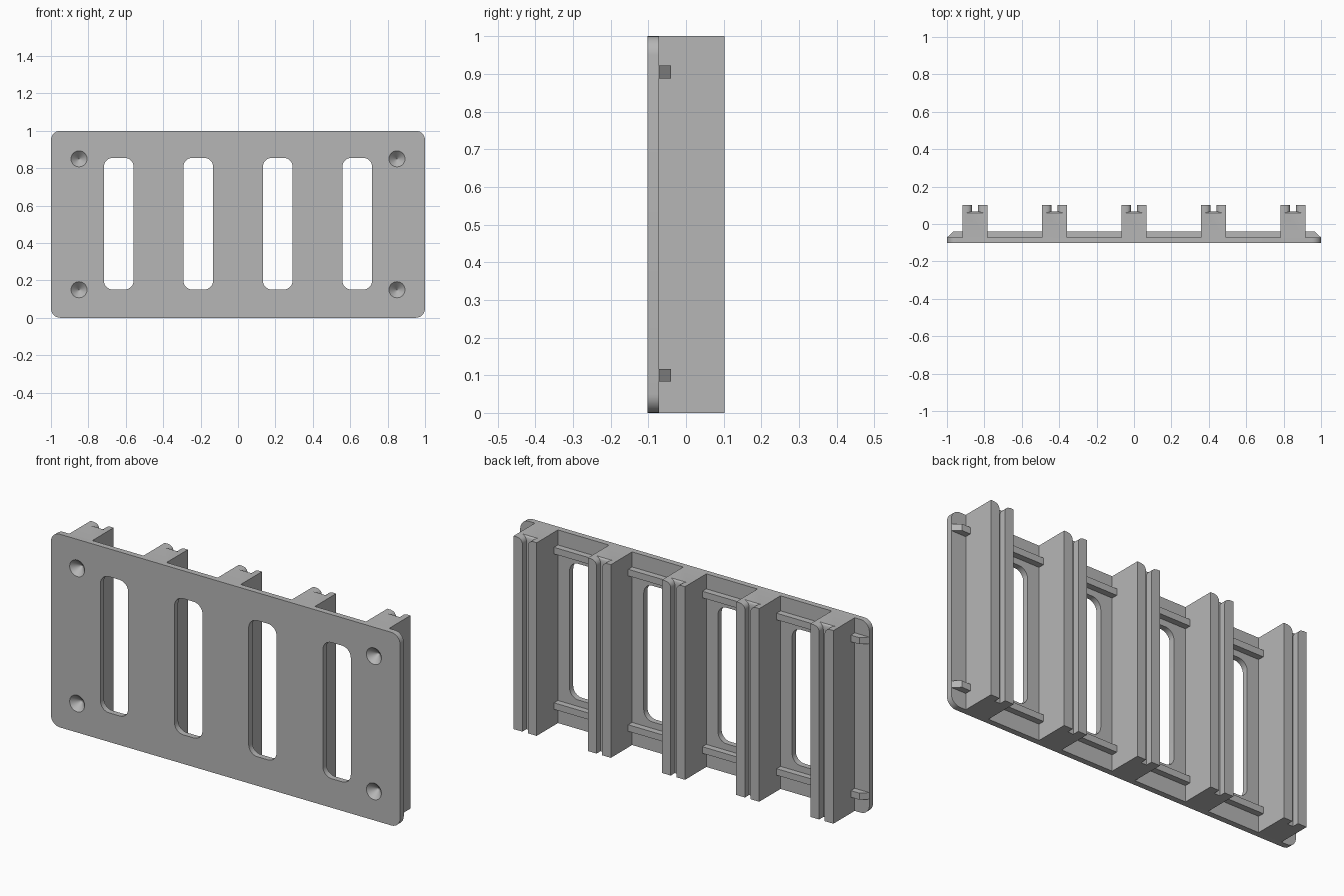
import bpy, bmesh
from math import sin, cos, pi, sqrt

if "Cube" in bpy.data.objects:
    bpy.data.objects.remove(bpy.data.objects["Cube"], do_unlink=True)

grey = bpy.data.materials.new("mid grey")
grey.use_nodes = True
grey.diffuse_color = (0.47, 0.47, 0.47, 1)
grey.node_tree.nodes["Principled BSDF"].inputs["Base Color"].default_value = grey.diffuse_color

FRONT, BACK, BAR_BACK, RIB_BACK = -0.102, -0.072, -0.04, 0.102
PITCH, SCREW_X = 0.425, 0.85


def loft(name, rings):
    """Solid through a series of matching closed rings."""
    bm = bmesh.new()
    loops = [[bm.verts.new(p) for p in ring] for ring in rings]
    for a, b in zip(loops, loops[1:]):
        for i in range(len(a)):
            j = (i + 1) % len(a)
            bm.faces.new((a[i], a[j], b[j], b[i]))
    bm.faces.new(loops[0])
    bm.faces.new(loops[-1])
    bmesh.ops.recalc_face_normals(bm, faces=bm.faces)
    mesh = bpy.data.meshes.new(name)
    bm.to_mesh(mesh)
    bm.free()
    mesh.materials.append(grey)
    ob = bpy.data.objects.new(name, mesh)
    bpy.context.collection.objects.link(ob)
    return ob


def rounded(cx, cz, w, h, r, y, steps=8):
    """Rounded rectangle in the xz plane."""
    ring = []
    for q, (sx, sz) in enumerate([(1, 1), (-1, 1), (-1, -1), (1, -1)]):
        for k in range(steps + 1):
            a = (q + k / steps) * pi / 2
            ring.append((cx + sx * (w / 2 - r) + r * cos(a), y, cz + sz * (h / 2 - r) + r * sin(a)))
    return ring


def circle(cx, cz, r, y, n=32):
    return [(cx + r * cos(2 * pi * k / n), y, cz + r * sin(2 * pi * k / n)) for k in range(n)]


def rect_xz(x, z0, z1, y):
    return [(-x, y, z0), (x, y, z0), (x, y, z1), (-x, y, z1)]


def rect_xy(cx, half, y0, y1, z):
    return [(cx - half, y0, z), (cx + half, y0, z), (cx + half, y1, z), (cx - half, y1, z)]


def cut(ob, cutters):
    for c in cutters:
        m = ob.modifiers.new("cut", "BOOLEAN")
        m.operation, m.solver, m.object = "DIFFERENCE", "EXACT", c
    bpy.context.view_layer.update()
    ev = ob.evaluated_get(bpy.context.evaluated_depsgraph_get())
    mesh = bpy.data.meshes.new_from_object(ev)
    ob.modifiers.clear()
    ob.data = mesh


def smooth(ob):
    bpy.ops.object.select_all(action="DESELECT")
    ob.select_set(True)
    bpy.context.view_layer.objects.active = ob
    bpy.ops.object.shade_smooth_by_angle(angle=0.5)


# Conical screw recesses and window slots
cones = [loft("screw_cutter", [circle(sx * SCREW_X, z, 0.053, FRONT - 0.01),
                               circle(sx * SCREW_X, z, 0.001, FRONT + 0.042)])
         for sx in (-1, 1) for z in (0.15, 0.85)]
slots = [loft("slot_cutter", [rounded((i - 1.5) * PITCH, 0.503, 0.16, 0.705, 0.05, y)
                              for y in (FRONT - 0.05, BACK + 0.05)]) for i in range(4)]

# Front plate
plate = loft("front_plate", [rounded(0, 0.5, 2, 1, 0.05, y) for y in (FRONT, BACK)])
cut(plate, cones + slots)
smooth(plate)

# Upright ribs, each with a rear groove that flares out at its top end
R = 0.03
for i in range(5):
    x = (i - 2) * PITCH
    rib = loft("rib_%d" % (i + 1), [rect_xy(x, 0.066, BACK, RIB_BACK, z) for z in (0, 1)])
    rings = [rect_xy(x, 0.016, 0.068, 0.15, -0.05)]
    for k in range(9):
        d = R * (1 - k / 8)
        flare = R - sqrt(max(0, R * R - (R - d) ** 2))
        rings.append(rect_xy(x, 0.016 + flare, 0.068 - 0.3 * flare, 0.15, 1 - d))
    rings.append(rect_xy(x, 0.016 + R, 0.068 - 0.3 * R, 0.15, 1.05))
    groove = loft("groove_cutter", rings)
    cut(rib, [groove] + (cones if i in (0, 4) else []))
    bpy.data.objects.remove(groove, do_unlink=True)
    smooth(rib)

for c in cones + slots:
    bpy.data.objects.remove(c, do_unlink=True)

# Cross bars with bevelled ends
for name, z in (("lower_bar", 0.1), ("upper_bar", 0.905)):
    loft(name, [rect_xz(1 - s, z - 0.017, z + 0.017, y) for s, y in ((0, BACK), (0.035, BAR_BACK))])
